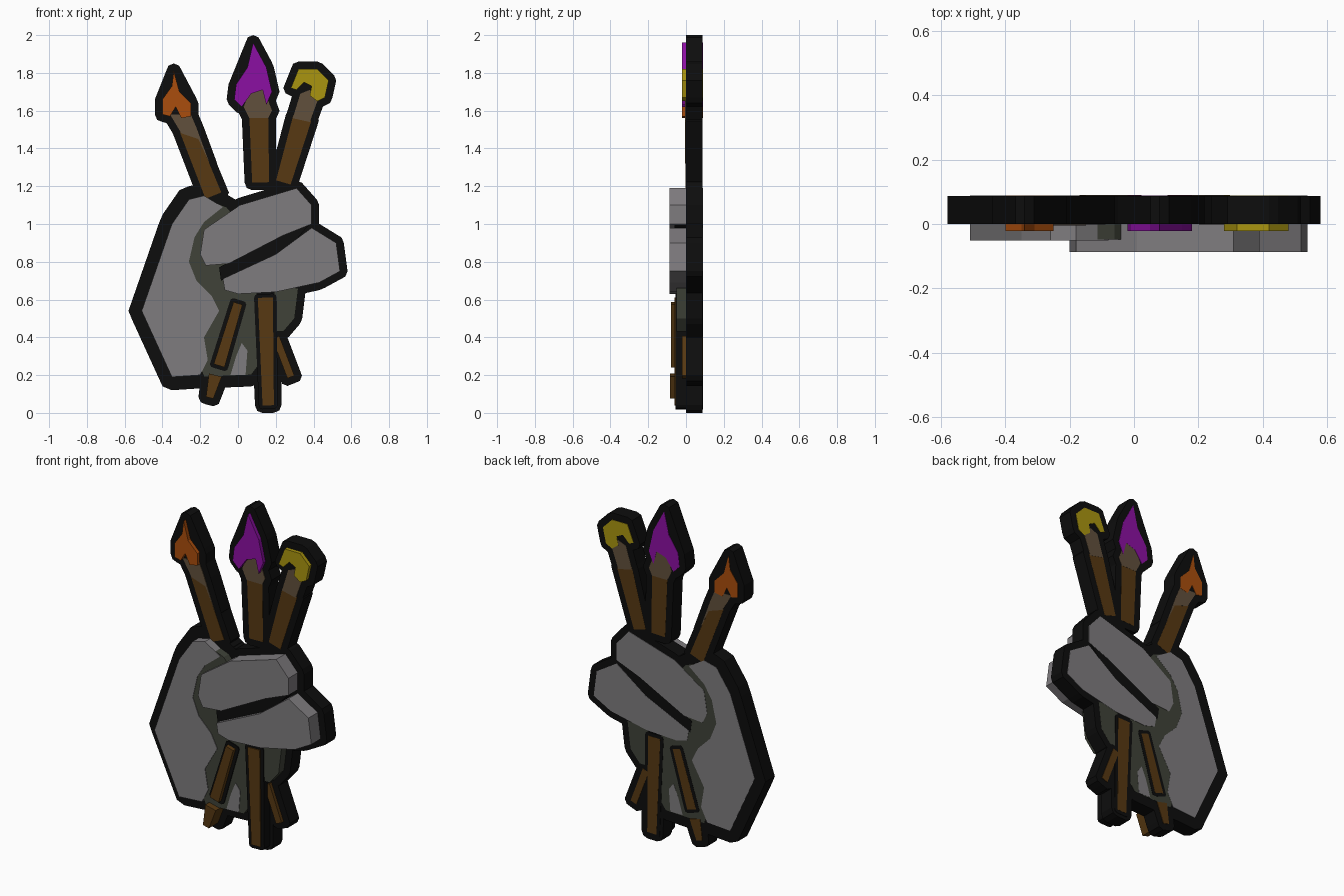
import bpy
import bmesh
import math
from mathutils import Vector
from mathutils.geometry import convex_hull_2d

if "Cube" in bpy.data.objects:
    bpy.data.objects.remove(bpy.data.objects["Cube"], do_unlink=True)

BACK = .087    # rear face of the black backing
STEP = .0008   # thickness of one painted layer on the rear face


def make_material(name, red, green, blue):
    material = bpy.data.materials.new(name)
    material.use_nodes = True
    colour = (red, green, blue, 1)
    material.diffuse_color = colour
    shader = material.node_tree.nodes["Principled BSDF"]
    shader.inputs["Base Color"].default_value = colour
    shader.inputs["Roughness"].default_value = .9
    return material


black = make_material("outline black", .004, .004, .004)
stone = make_material("stone grey", .21, .2, .21)
shadow = make_material("shadow grey", .05, .055, .04)
wood = make_material("handle brown", .095, .04, .006)
metal = make_material("ferrule taupe", .12, .08, .045)
orange = make_material("paint orange", .4, .075, .004)
purple = make_material("paint purple", .26, .005, .36)
yellow = make_material("paint yellow", .4, .3, .005)


def prism(name, outline, material, front, back):
    """Extrude an x-z outline between two depths."""
    bm = bmesh.new()
    face = bm.faces.new([bm.verts.new((x, front, z)) for x, z in outline])
    result = bmesh.ops.extrude_face_region(bm, geom=[face], use_keep_orig=True)
    moved = [v for v in result["geom"] if isinstance(v, bmesh.types.BMVert)]
    bmesh.ops.translate(bm, verts=moved, vec=(0, back - front, 0))
    bmesh.ops.recalc_face_normals(bm, faces=bm.faces)
    mesh = bpy.data.meshes.new(name)
    bm.to_mesh(mesh)
    bm.free()
    mesh.materials.append(material)
    thing = bpy.data.objects.new(name, mesh)
    bpy.context.collection.objects.link(thing)


def grow(outline, margin):
    """Hull of the outline, widened all round by the margin."""
    angles = [math.tau * step / 8 for step in range(8)]
    cloud = [Vector((x + margin * math.cos(a), z + margin * math.sin(a)))
             for x, z in outline for a in angles]
    return [cloud[index] for index in convex_hull_2d(cloud)]


def strip(start, end, start_width, end_width):
    """Tapered bar outline between two points."""
    start, end = Vector(start), Vector(end)
    side = (end - start).orthogonal().normalized() / 2
    return [start + side * start_width, end + side * end_width,
            end - side * end_width, start - side * start_width]


def plate(name, outline, material, height, layer=1, margin=.04):
    """Raised relief in front, black slab behind, same paint on the rear."""
    prism(name, outline, material, -height, 0)
    prism(name + "_backing", grow(outline, margin), black, 0, BACK)
    prism(name + "_rear", outline, material, BACK - STEP, BACK + layer * STEP)


def brush(name, handle, ferrule, tip, paint):
    plate(name + "_handle", handle, wood, .002)
    plate(name + "_ferrule", ferrule, metal, .004, layer=2)
    plate(name + "_tip", tip, paint, .022, layer=3)


def handle_end(name, outline, height):
    plate(name, outline, wood, height, layer=4)


# Three brushes standing out of the fist
brush("orange_brush",
      handle=strip((-.27, 1.5), (-.13, 1.15), .08, .09),
      ferrule=[(-.36, 1.58), (-.25, 1.58), (-.22, 1.51), (-.15, 1.32),
               (-.21, 1.45), (-.3, 1.48)],
      tip=[(-.34, 1.81), (-.31, 1.7), (-.25, 1.64), (-.25, 1.57),
           (-.3, 1.56), (-.33, 1.62), (-.36, 1.57), (-.4, 1.58),
           (-.4, 1.66), (-.35, 1.73)],
      paint=orange)
brush("purple_brush",
      handle=strip((.11, 1.57), (.12, 1.22), .1, .09),
      ferrule=[(.07, 1.72), (.13, 1.73), (.18, 1.6), (.16, 1.56),
               (.06, 1.56), (.03, 1.62)],
      tip=[(.08, 1.96), (.15, 1.83), (.18, 1.7), (.15, 1.63), (.13, 1.71),
           (.07, 1.69), (.02, 1.62), (-.02, 1.66), (-.01, 1.74),
           (.05, 1.83)],
      paint=purple)
brush("yellow_brush",
      handle=strip((.34, 1.56), (.24, 1.22), .1, .08),
      ferrule=[(.33, 1.69), (.38, 1.71), (.42, 1.65), (.38, 1.54),
               (.29, 1.56)],
      tip=[(.28, 1.72), (.32, 1.82), (.42, 1.82), (.48, 1.76), (.46, 1.67),
           (.42, 1.65), (.38, 1.68), (.39, 1.73), (.35, 1.75), (.31, 1.71)],
      paint=yellow)

# Palm: shaded area first, lit stone over it
plate("palm_shadow",
      [(-.14, 1.12), (-.06, 1.09), (.1, .9), (.1, .24), (.07, .2),
       (-.18, .19), (-.3, .5), (-.28, 1)],
      shadow, .048, margin=.06)
plate("palm",
      [(-.26, 1.13), (-.18, 1.15), (-.08, 1.09), (-.18, 1.01), (-.23, .93),
       (-.26, .8), (-.22, .7), (-.14, .62), (-.1, .54), (-.18, .4),
       (-.16, .28), (-.2, .2), (-.35, .19), (-.51, .54), (-.35, 1)],
      stone, .051, layer=2, margin=.07)
plate("palm_highlight",
      [(.02, .37), (.05, .33), (.04, .2), (-.04, .2), (-.01, .3)],
      stone, .051, layer=2)
plate("thumb_base",
      [(.19, .66), (.32, .66), (.3, .5), (.24, .43), (.19, .43)],
      shadow, .05)

# Curled fingers with a dark gap between them
plate("finger_gap",
      [(-.1, .77), (-.09, .7), (.25, .85), (.38, 1), (.24, .96)],
      black, .06, layer=2)
plate("upper_finger",
      [(-.18, .97), (.01, 1.1), (.31, 1.19), (.39, 1.1), (.39, 1),
       (.24, .94), (-.05, .79), (-.17, .78), (-.2, .84)],
      stone, .087, layer=3)
plate("lower_finger",
      [(-.07, .65), (-.08, .71), (.2, .84), (.39, .98), (.52, .9),
       (.54, .75), (.43, .69), (.2, .64), (0, .63)],
      stone, .087, layer=3)

# Handle ends below the fist, the two front ones with dark borders
inner = strip((0, .58), (-.1, .25), .05, .06)
middle = strip((.145, .61), (.16, .04), .08, .06)
for name, outline in (("inner", inner), ("middle", middle)):
    border = grow(outline[:], .02)
    plate(name + "_handle_border", border, black, .055, layer=3, margin=.02)
handle_end("inner_handle_end", inner, .08)
handle_end("inner_handle_tip", strip((-.12, .2), (-.15, .08), .07, .04), .085)
handle_end("middle_handle_end", middle, .062)
handle_end("outer_handle_end", strip((.2, .4), (.28, .19), .04, .04), .02)
